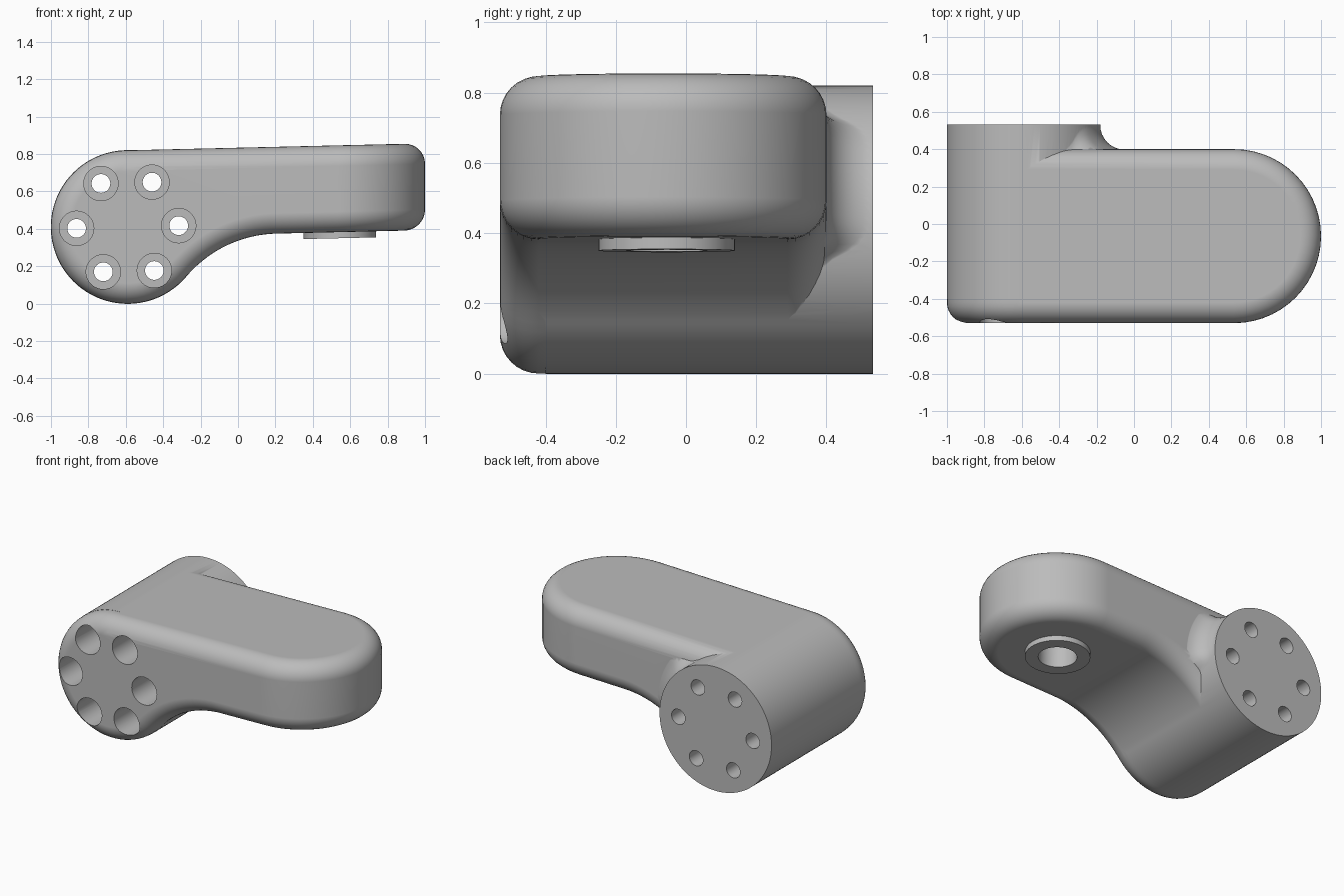
import bpy, bmesh
from math import sin, cos, pi, radians, hypot, atan2
from mathutils import Matrix, Vector

if "Cube" in bpy.data.objects:
    bpy.data.objects.remove(bpy.data.objects["Cube"], do_unlink=True)

HUB = Vector((-0.59, 0, 0.41))       # hub axis and radius
HUB_R = 0.41
FRONT, ARM_BACK, BACK = -0.53, 0.40, 0.533
EDGE = 0.11                          # rounded edge radius
COVE_X, COVE_Z, COVE_R = 0.22, -0.275, 0.65   # concave underside arc
SLOPE = 0.0235

grey = bpy.data.materials.new("plain grey")
grey.use_nodes = True
grey.diffuse_color = (0.5, 0.5, 0.5, 1)
grey.node_tree.nodes["Principled BSDF"].inputs["Base Color"].default_value = (0.5, 0.5, 0.5, 1)


def finish(name, bm):
    bmesh.ops.recalc_face_normals(bm, faces=bm.faces[:])
    mesh = bpy.data.meshes.new(name)
    bm.to_mesh(mesh)
    bm.free()
    mesh.materials.append(grey)
    obj = bpy.data.objects.new(name, mesh)
    bpy.context.collection.objects.link(obj)
    return obj


def prism(name, outline, offset):
    bm = bmesh.new()
    face = bm.faces.new([bm.verts.new(p) for p in outline])
    new = bmesh.ops.extrude_face_region(bm, geom=[face])["geom"]
    bmesh.ops.translate(bm, vec=offset, verts=[v for v in new if isinstance(v, bmesh.types.BMVert)])
    return finish(name, bm)


def cylinder(name, radius, a, b, sides=64):
    a, b = Vector(a), Vector(b)
    turn = (b - a).to_track_quat('Z', 'Y').to_matrix().to_4x4()
    bm = bmesh.new()
    bmesh.ops.create_cone(bm, cap_ends=True, segments=sides, radius1=radius, radius2=radius,
                          depth=(b - a).length, matrix=Matrix.Translation((a + b) / 2) @ turn)
    return finish(name, bm)


def apply(obj, mod):
    bpy.context.view_layer.objects.active = obj
    bpy.ops.object.modifier_apply(modifier=mod.name)


def combine(obj, other, operation):
    mod = obj.modifiers.new("combine", 'BOOLEAN')
    mod.operation, mod.solver, mod.object = operation, 'EXACT', other
    apply(obj, mod)
    bpy.data.objects.remove(other, do_unlink=True)


# Side profile: round hub, concave underside, gently rising arm
join = atan2(COVE_Z - HUB.z, COVE_X - HUB.x)
side = []
N = 44
for i in range(N + 1):
    t = pi / 2 + (join + 1.5 * pi) * i / N
    side.append((HUB.x + HUB_R * cos(t), -0.8, HUB.z + HUB_R * sin(t)))
for i in range(1, 15):
    t = join + pi + (pi / 2 - join - pi) * i / 14
    side.append((COVE_X + COVE_R * cos(t), -0.8, COVE_Z + COVE_R * sin(t)))
side += [(1.2, -0.8, 0.398), (1.2, -0.8, 0.862)]
body = prism("arm_body", side, (0, 1.6, 0))

# Plan outline with a half-round arm end
mid, half = (FRONT + ARM_BACK) / 2, (ARM_BACK - FRONT) / 2
plan = [(-1.2, ARM_BACK, -0.3), (-1.2, FRONT, -0.3)]
plan += [(1 - half + half * cos(t), mid + half * sin(t), -0.3)
         for t in (-pi / 2 + pi * i / 28 for i in range(29))]
combine(body, prism("plan_cutter", plan, (0, 0, 1.6)), 'INTERSECT')

# Round the continuous outer edges
bevel = body.modifiers.new("round_edges", 'BEVEL')
bevel.width, bevel.segments = EDGE, 8
bevel.limit_method, bevel.angle_limit = 'ANGLE', radians(45)
bevel.use_clamp_overlap = False
apply(body, bevel)

# Hub continues past the arm to a flat mounting face
combine(body, cylinder("hub", HUB_R + 0.001, (HUB.x, -0.4, HUB.z), (HUB.x, BACK, HUB.z), 88), 'UNION')


# Fillet between the hub and the back of the arm
def depth(x, z):
    return min(0.82 + SLOPE * (x + 0.6) - z, hypot(x - COVE_X, z - COVE_Z) - COVE_R)


def around(t, r):
    return HUB.x + r * cos(t), HUB.z + r * sin(t)


bm = bmesh.new()
rings = []
for i in range(41):
    t = radians(-30 + 108 * i / 40)
    w = 0.13
    while w > 0.004 and depth(*around(t, HUB_R + w)) < 0.008:
        w -= 0.001
    d = min(max(depth(*around(t, HUB_R + w)), 0), EDGE)
    low = ARM_BACK - EDGE + (EDGE ** 2 - (EDGE - d) ** 2) ** 0.5 - 0.002
    high = min(low + w, BACK - 0.002)
    section = [(HUB_R - 0.05, 0.25), (HUB_R - 0.05, high)]
    for k in range(9):
        a = pi / 2 * k / 8
        section.append((HUB_R + w - w * cos(a), high - (high - low) * sin(a)))
    section.append((HUB_R + w, 0.25))
    ring = []
    for r, y in section:
        x, z = around(t, r)
        ring.append(bm.verts.new((x, y, z)))
    rings.append(ring)
for a, b in zip(rings, rings[1:]):
    for k in range(len(a)):
        n = (k + 1) % len(a)
        bm.faces.new((a[k], a[n], b[n], b[k]))
bm.faces.new(rings[0])
bm.faces.new(rings[-1])
combine(body, finish("hub_fillet", bm), 'UNION')

# Round pad with a blind socket under the arm
pad = Vector((0.545, -0.055, 0.35))
axis = Vector((-SLOPE, 0, 1))
combine(body, cylinder("pad", 0.194, pad, pad + axis * 0.1), 'UNION')
combine(body, cylinder("pad_socket", 0.115, pad - axis * 0.1, pad + axis * 0.25, 48), 'DIFFERENCE')

# Ring of counterbored bolt holes through the hub
for i in range(6):
    x, z = around(radians(60 * i + 1.5), 0.273)
    combine(body, cylinder("bolt_hole", 0.05, (x, -0.7, z), (x, 0.7, z), 32), 'DIFFERENCE')
    combine(body, cylinder("counterbore", 0.092, (x, -0.7, z), (x, -0.23, z), 40), 'DIFFERENCE')

# Smooth shading with crisp machined edges
bpy.ops.object.select_all(action='DESELECT')
body.select_set(True)
bpy.context.view_layer.objects.active = body
bpy.ops.object.shade_smooth_by_angle(angle=radians(30))
normals = body.modifiers.new("even_shading", 'WEIGHTED_NORMAL')
normals.keep_sharp = True
